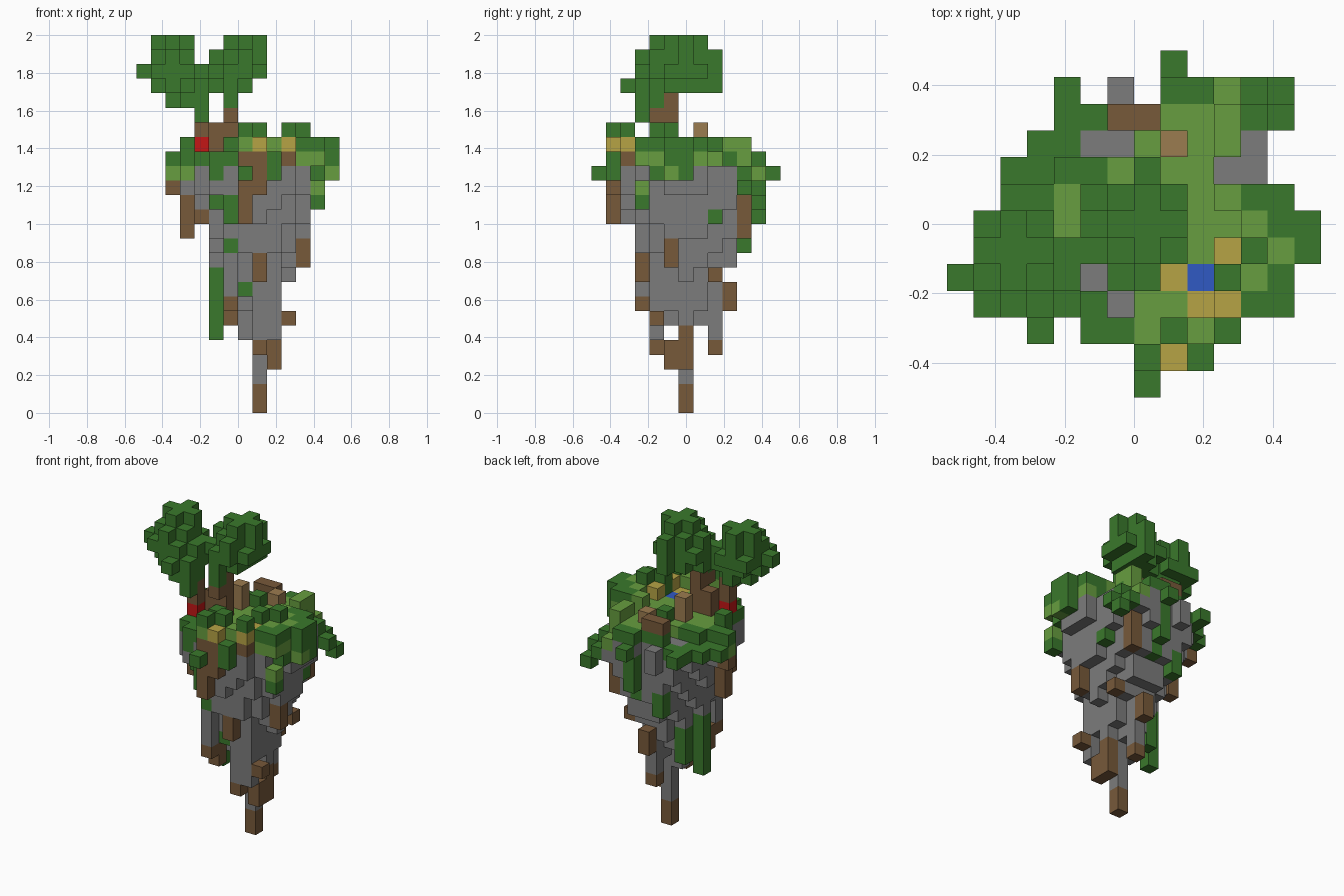
import bpy
import bmesh
from math import hypot
from mathutils import Vector

cube = bpy.data.objects.get("Cube")
if cube:
    bpy.data.objects.remove(cube)

STEP = 2 / 26  # edge of one block
SIZE_X, SIZE_Y = 14, 13
TIP_X, TIP_Y = 8, 6  # lowest point of the rock
GROUND = 17
COLOURS = {
    "leaf_green": (0.042, 0.19, 0.025),
    "grass_green": (0.135, 0.34, 0.05),
    "stone_grey": (0.2, 0.2, 0.2),
    "root_brown": (0.185, 0.1, 0.042),
    "wood_tan": (0.33, 0.2, 0.08),
    "sand_yellow": (0.47, 0.37, 0.06),
    "flower_red": (0.55, 0.008, 0.008),
    "water_blue": (0.03, 0.1, 0.55),
}
materials = {}
for name, rgb in COLOURS.items():
    mat = bpy.data.materials.new(name)
    mat.use_nodes = True
    mat.diffuse_color = (*rgb, 1)
    mat.node_tree.nodes["Principled BSDF"].inputs["Base Color"].default_value = (*rgb, 1)
    materials[name] = mat

cells = {}  # block position -> (part, colour)


def steps(value):
    """A single step, or every step from first to last."""
    first, last = value if isinstance(value, tuple) else (value, value)
    return range(first, last + 1)


def box(part, colour, x, y, z):
    for i in steps(x):
        for j in steps(y):
            for k in steps(z):
                cells[i, j, k] = (part, colour)


def boxes(part, colour, places):
    for x, y, z in places:
        box(part, colour, x, y, z)


def underside(x, y):
    """The rock narrows to its tip like a lopsided cone."""
    dx, dy = x - TIP_X, y - TIP_Y
    dx *= 1.35 if dx > 0 else 1.1
    dy *= 1 if dy > 0 else 1.15
    distance = hypot(dx, dy)
    return round(2.1 * distance + 3.5) if distance else 0


def surface(x, y):
    """High rim on one side, falling away at the back corners."""
    if x + y >= 21:
        return GROUND + 20 - x - y
    if y in (0, SIZE_Y - 1) or y - x >= 5:
        return GROUND - 1
    if x >= 11 and y < 8:
        return GROUND + 1
    return GROUND


def is_meadow(x, y, last):
    if y < 5:
        return 7 <= x <= 9 and y >= 2
    return y <= 10 and max(4, y - 2) <= x < last - 1


# Island: first and last block of each row, from front to back
ROWS = [(7, 7), (7, 9), (5, 10), (4, 12), (4, 12), (4, 13), (3, 13),
        (2, 12), (2, 11), (3, 11), (4, 12), (4, 12), (8, 8)]
GAPS = [(5, 11), (7, 11)]
HOLLOWS = [(5, 4), (6, 3), (5, 9), (6, 9), (10, 8), (11, 8), (11, 9), (6, 11)]
for y, (first, last) in enumerate(ROWS):
    for x in range(first, last + 1):
        if (x, y) in GAPS:
            continue
        top = surface(x, y)
        low = min(underside(x, y), top)
        if (x, y) in HOLLOWS:
            box("rock", "stone_grey", x, y, (min(low, GROUND - 2), GROUND - 1))
            continue
        colour = "grass_green" if is_meadow(x, y, last) else "leaf_green"
        turf_low = low if low >= 16 else min(GROUND, top)
        box("rock", "stone_grey", x, y, (low, turf_low - 1))
        box("turf", colour, x, y, (turf_low, top))

# Grass patches, leafy tufts, sand and the pond
boxes("turf", "grass_green", [
    (12, 5, (17, 18)), (11, 4, (17, 18)), (7, 1, (16, 18)), (10, (9, 10), 18),
    (10, 7, 18), (10, 11, 16), (2, 7, 16), (3, 6, 16), (9, 2, 18), (4, 7, 17),
    (12, (3, 4), 17), (12, 3, 15), (11, 3, 17), (13, 5, 16), (12, 7, 17), (8, 10, 17)])
boxes("tufts", "leaf_green", [
    (7, 1, 19), (8, 2, (18, 19)), (10, 2, 19), (10, 4, (18, 19)), (11, 5, (18, 19)),
    (6, 4, 18), (3, 6, (17, 18)), (7, 8, 18), (2, 7, 17), (9, 1, 17),
    (13, 5, (17, 18)), (13, 6, (16, 18)), (12, 3, 14), (8, 11, 17)])
boxes("sand", "sand_yellow", [
    (8, 1, 18), (10, 2, 18), (8, 4, 17), (9, 3, 17), (10, 3, (17, 18)), (10, 5, (17, 18))])
box("pond", "water_blue", 9, 4, GROUND)

# Roots and soil under the island
boxes("roots", "root_brown", [
    (9, 6, (3, 5)), (9, 5, (3, 4)), (8, 4, 4), (8, 8, 4), (6, 4, (6, 7)), (6, 3, 7),
    (8, 3, (9, 10)), (10, 4, 6), (10, 8, 9), (8, 9, (7, 8)), (11, 5, (10, 11)),
    (3, 6, (12, 14)), (4, 4, 13), (7, 1, (13, 15)), (7, 1, 17), (8, 1, (15, 17)),
    (2, 7, 15), (10, 10, (12, 14)), (10, 2, 17), (11, 5, 15)])
box("roots", "root_brown", TIP_X, TIP_Y, (0, 1))
boxes("rock", "stone_grey", [
    ((8, 9), 4, (5, 8)), (8, 8, (5, 7)), (7, 6, 5), (6, 3, (8, 11)), (9, 6, 6)])

# Vines hanging down the rock
boxes("vines", "leaf_green", [
    (5, 6, (5, 9)), (6, 7, (6, 8)), (6, 2, (13, 14)), (5, 3, 14), (6, 3, 11),
    (7, 4, 8), (10, 3, 15), (6, 10, (11, 12)), (8, 10, 12), (8, 11, (13, 15)),
    (11, 8, 13), (5, 2, 16)])

# Fallen log, stumps, flower and tree trunks
box("fallen_log", "root_brown", (6, 7), 10, 18)
boxes("stumps", "wood_tan", [(6, 7, (18, 19)), (8, 9, 18)])
box("flower", "flower_red", 4, 4, 18)
boxes("tree_trunks", "root_brown", [
    (4, 4, (19, 20)), (6, 5, (18, 21)), (6, 4, 20), (5, 5, (18, 19))])

# Tree crowns, from the bottom layer up
boxes("outer_crown", "leaf_green", [
    (4, 3, 20), ((2, 4), 4, 21), ((3, 4), 3, 21), (3, 5, 21), ((2, 4), (3, 5), 22),
    (1, 4, 22), (3, 2, 22), (0, 4, 23), ((1, 3), (3, 6), 23), (4, (4, 5), 23),
    ((1, 3), (4, 5), 24), (2, (3, 6), 24), ((1, 3), 5, 25), (2, (4, 6), 25)])
boxes("inner_crown", "leaf_green", [
    (6, 4, (21, 22)), ((5, 7), 6, 22), ((6, 7), (5, 7), 22), ((6, 7), 4, 23),
    ((5, 8), (5, 7), 23), (7, 8, (22, 24)), (5, 6, 24), ((6, 7), (5, 7), 24),
    (8, 6, 24), (7, 4, 24), ((6, 8), 6, 25), (7, (5, 7), 25)])


def build(part):
    """Make one mesh from the outer faces of a part's blocks."""
    used = sorted({colour for owner, colour in cells.values() if owner == part})
    bm = bmesh.new()
    for cell, (owner, colour) in cells.items():
        if owner != part:
            continue
        for axis in range(3):
            for sign in (-1, 1):
                near = list(cell)
                near[axis] += sign
                if tuple(near) in cells:
                    continue
                corners = []
                for u, v in ((0, 0), (1, 0), (1, 1), (0, 1)):
                    p = Vector(cell)
                    p[axis] += sign > 0
                    p[(axis + 1) % 3] += u
                    p[(axis + 2) % 3] += v
                    p -= Vector((SIZE_X / 2, SIZE_Y / 2, 0))
                    corners.append(bm.verts.new(p * STEP))
                face = bm.faces.new(corners[::sign])
                face.material_index = used.index(colour)
    bmesh.ops.remove_doubles(bm, verts=bm.verts, dist=STEP / 100)
    mesh = bpy.data.meshes.new(part)
    bm.to_mesh(mesh)
    bm.free()
    for colour in used:
        mesh.materials.append(materials[colour])
    bpy.context.collection.objects.link(bpy.data.objects.new(part, mesh))


for part in sorted({owner for owner, colour in cells.values()}):
    build(part)
